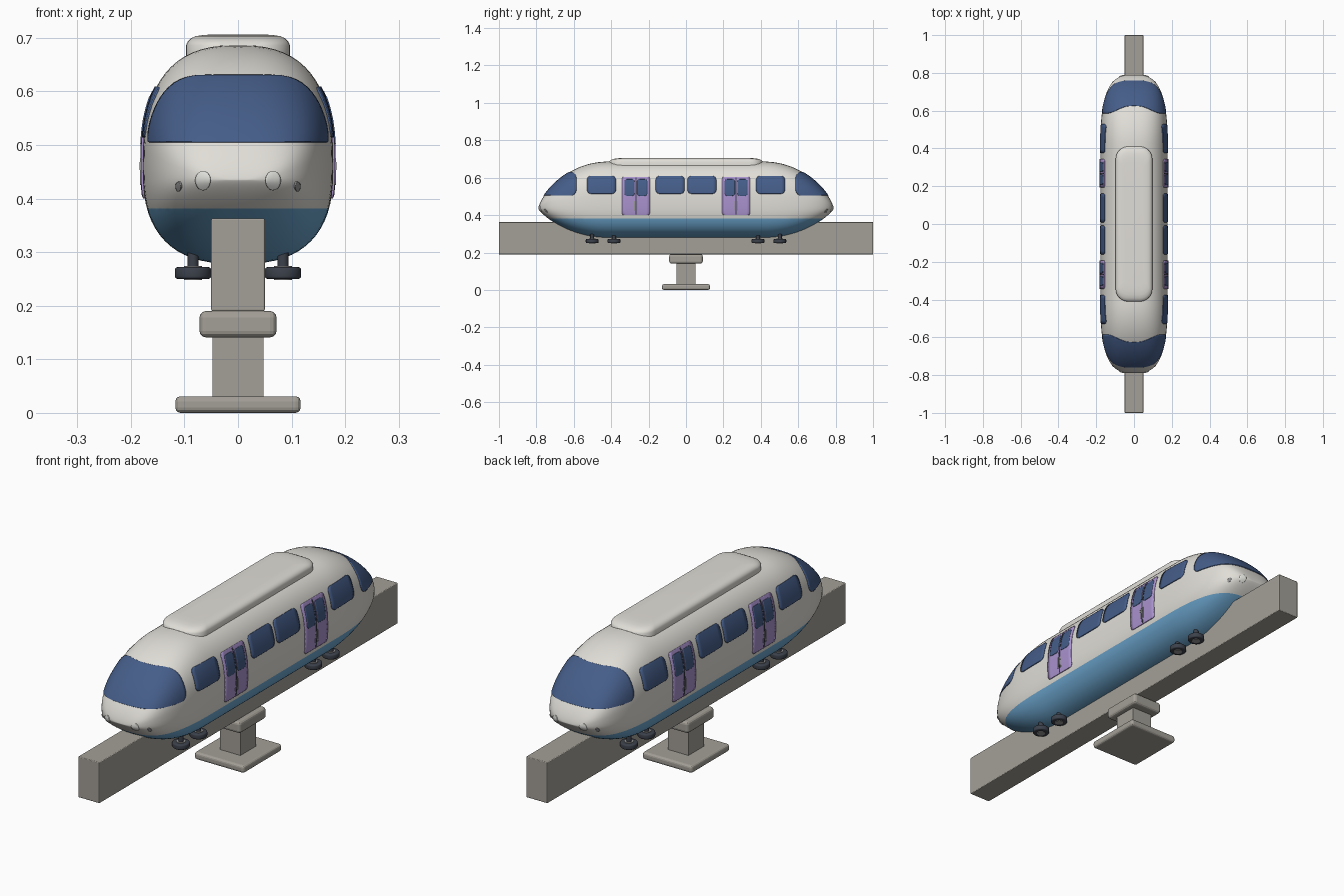
import bpy, bmesh, math
from mathutils import Vector
from mathutils.bvhtree import BVHTree

if "Cube" in bpy.data.objects:
    bpy.data.objects.remove(bpy.data.objects["Cube"])


def material(name, *rgb):
    m = bpy.data.materials.new(name)
    m.use_nodes = True
    m.diffuse_color = (*rgb, 1)
    m.node_tree.nodes["Principled BSDF"].inputs["Base Color"].default_value = (*rgb, 1)
    return m


WHITE = material("warm white paint", .75, .73, .68)
BLUE = material("sky blue paint", .15, .38, .62)
GLASS = material("navy glass", .06, .11, .25)
LILAC = material("lilac door paint", .40, .29, .62)
CONCRETE = material("concrete", .37, .35, .31)
RUBBER = material("dark rubber", .045, .053, .07)
METAL = material("grey metal", .3, .3, .3)
LENS = material("lamp lens", .78, .78, .75)


def finish(name, bm, *mats, smooth=True):
    me = bpy.data.meshes.new(name)
    bm.to_mesh(me)
    bm.free()
    ob = bpy.data.objects.new(name, me)
    bpy.context.collection.objects.link(ob)
    for m in mats:
        me.materials.append(m)
    if smooth:
        bpy.ops.object.select_all(action="DESELECT")
        bpy.context.view_layer.objects.active = ob
        ob.select_set(True)
        bpy.ops.object.shade_smooth_by_angle(angle=math.radians(40))
    return ob


def loft(rings):
    bm = bmesh.new()
    loops = [[bm.verts.new(p) for p in ring] for ring in rings]
    for a, b in zip(loops, loops[1:]):
        for i in range(len(a)):
            j = (i + 1) % len(a)
            bm.faces.new((a[i], a[j], b[j], b[i]))
    bm.faces.new(loops[0])
    bm.faces.new(loops[-1])
    bmesh.ops.recalc_face_normals(bm, faces=bm.faces)
    return bm


def box(name, hx, hy, z0, z1, bevel):
    bm = bmesh.new()
    bmesh.ops.create_cube(bm, size=1)
    for v in bm.verts:
        v.co = (v.co.x * 2 * hx, v.co.y * 2 * hy, z0 + (v.co.z + .5) * (z1 - z0))
    ob = finish(name, bm, CONCRETE, smooth=False)
    if bevel:
        mod = ob.modifiers.new("soft edges", "BEVEL")
        mod.width, mod.segments = bevel, 3
    return ob


# Car body: rounded sections that taper into both noses
NOSE, N = .79, 2.6


def section(y):
    def taper(start, power, root):
        v = max(0, (abs(y) - start) / (NOSE - start))
        return max(0, 1 - v ** power) ** root
    width = .178 * taper(.38, 3, 1 / 3)
    top = .435 + .251 * taper(.42, 2, .71)
    bottom = .435 - .157 * taper(.42, 2, .82)
    mid = bottom + (top - bottom) * .446
    ring = []
    for i in range(64):
        a = math.tau * i / 64
        c, s = math.cos(a), math.sin(a)
        height = top - mid if s > 0 else mid - bottom
        ring.append((width * math.copysign(abs(c) ** (2 / N), c), y,
                     mid + height * math.copysign(abs(s) ** (2 / N), s)))
    return ring


half = [.38 + (NOSE - .38) * math.sin(math.pi / 2 * i / 28) for i in range(28)] + [NOSE - .0001]
body = loft([section(y) for y in [-y for y in reversed(half)] + half])
surface = BVHTree.FromBMesh(body)
bmesh.ops.bisect_plane(body, geom=body.verts[:] + body.edges[:] + body.faces[:],
                       plane_co=(0, 0, .381), plane_no=(0, 0, 1))
for f in body.faces:
    f.material_index = int(f.calc_center_median().z < .381)
finish("car_body", body, WHITE, BLUE)


# Thin plates that follow the body surface
def plate(name, rays, lift, mat):
    bm = bmesh.new()
    grid = []
    for row in rays:
        verts = []
        for origin, direction in row:
            d = Vector(direction).normalized()
            hit = surface.ray_cast(Vector(origin), d)[0]
            verts.append(bm.verts.new(hit + d * lift))
        grid.append(verts)
    for a, b in zip(grid, grid[1:]):
        for i in range(len(a) - 1):
            bm.faces.new((a[i], a[i + 1], b[i + 1], b[i]))
    bmesh.ops.recalc_face_normals(bm, faces=bm.faces)
    ob = finish(name, bm, mat)
    mod = ob.modifiers.new("thickness", "SOLIDIFY")
    mod.thickness, mod.offset = .005, 0
    return ob


def corner_inset(t, h, r):
    d = max(0, abs(t) - (h - r))
    return r - math.sqrt(max(0, r * r - d * d))


def spread(n):
    return [-math.cos(math.pi * i / n) for i in range(n + 1)]


def side_panel(name, side, yc, zc, w, h, r, lift, mat):
    rays = []
    for t in spread(14):
        hw = w - corner_inset(t * h, h, r)
        rays.append([((0, yc + hw * (i / 4 - 1), zc + t * h), (side, 0, 0)) for i in range(9)])
    plate(name, rays, lift, mat)


for side, label in ((1, "left"), (-1, "right")):
    for yc in (-.452, -.085, .085, .452):
        side_panel(f"{label}_window", side, yc, .561, .077, .047, .02, .001, GLASS)
    for yc in (-.268, .268):
        side_panel(f"{label}_door", side, yc, .502, .075, .102, .01, .001, LILAC)
        side_panel(f"{label}_door_seam", side, yc, .502, .003, .098, .001, .002, RUBBER)
        for dy in (-.034, .034):
            side_panel(f"{label}_door_window", side, yc + dy, .547, .027, .044, .012, .003, GLASS)
        for dy in (-.007, .007):
            side_panel(f"{label}_door_handle", side, yc + dy, .45, .002, .025, .001, .003, METAL)

# Wraparound windshields and lamps at both ends
for end, label in ((-1, "front"), (1, "rear")):
    rays = []
    for t in spread(18):
        z = .567 + t * .062
        edge = .585 + corner_inset(t, 1, .55) * .05
        x = surface.ray_cast(Vector((0, end * edge, z)), Vector((1, 0, 0)))[0].x
        reach = math.atan2(x, edge - .45)
        rays.append([((0, end * .45, z), (math.sin(reach * k / 20), end * math.cos(reach * k / 20), 0))
                     for k in range(-20, 21)])
    plate(f"{label}_windshield", rays, .001, GLASS)
    for side in (-1, 1):
        for kind, x, z, rx, rz, mat in (("headlight", .065, .434, .014, .017, LENS),
                                        ("marker_lamp", .11, .423, .005, .009, METAL)):
            rays = []
            for t in spread(12):
                hw = rx * math.sqrt(max(.002, 1 - t * t))
                rays.append([((side * x + hw * k / 4, 0, z + rz * t), (0, end, 0))
                             for k in range(-4, 5)])
            plate(f"{label}_{kind}", rays, .001, mat)


# Rounded roof fairing
def rounded_ring(hx, hy, r, z):
    ring = []
    for q, (sx, sy) in enumerate(((1, 1), (-1, 1), (-1, -1), (1, -1))):
        for i in range(9):
            a = math.pi / 2 * (q + i / 8)
            ring.append((sx * (hx - r) + r * math.cos(a), sy * (hy - r) + r * math.sin(a), z))
    return ring


profile = ((.66, 0), (.686, 0), (.693, .003), (.699, .009), (.703, .018), (.705, .03), (.706, .045))
fairing = loft([rounded_ring(.097 - i, .41 - 2 * i, .065 - i, z) for z, i in profile])
finish("roof_fairing", fairing, WHITE)

# Track beam and its pedestal
box("track_beam", .05, 1, .19, .363, .003)
box("pedestal_cap", .072, .09, .141, .19, .012)
box("pedestal_column", .048, .052, .025, .145, 0)
box("pedestal_base", .117, .128, 0, .031, .01)


# Horizontal guide wheels under the car
def disc(name, x, y, z0, z1, radius, mat, bevel=0):
    bm = bmesh.new()
    bmesh.ops.create_cone(bm, cap_ends=True, segments=32, radius1=radius, radius2=radius, depth=z1 - z0)
    bmesh.ops.translate(bm, verts=bm.verts, vec=(x, y, (z0 + z1) / 2))
    if bevel:
        rims = [e for e in bm.edges if abs(e.verts[0].co.z - e.verts[1].co.z) < .001]
        bmesh.ops.bevel(bm, geom=rims, offset=bevel, segments=3, affect="EDGES", profile=.5)
    finish(name, bm, mat)


for x in (-.084, .084):
    for y in (-.502, -.385, .385, .502):
        disc("guide_wheel_tyre", x, y, .25, .272, .034, RUBBER, .005)
        disc("guide_wheel_hub", x, y, .248, .274, .017, METAL)
        disc("guide_wheel_stem", x, y, .262, .33, .01, RUBBER)
